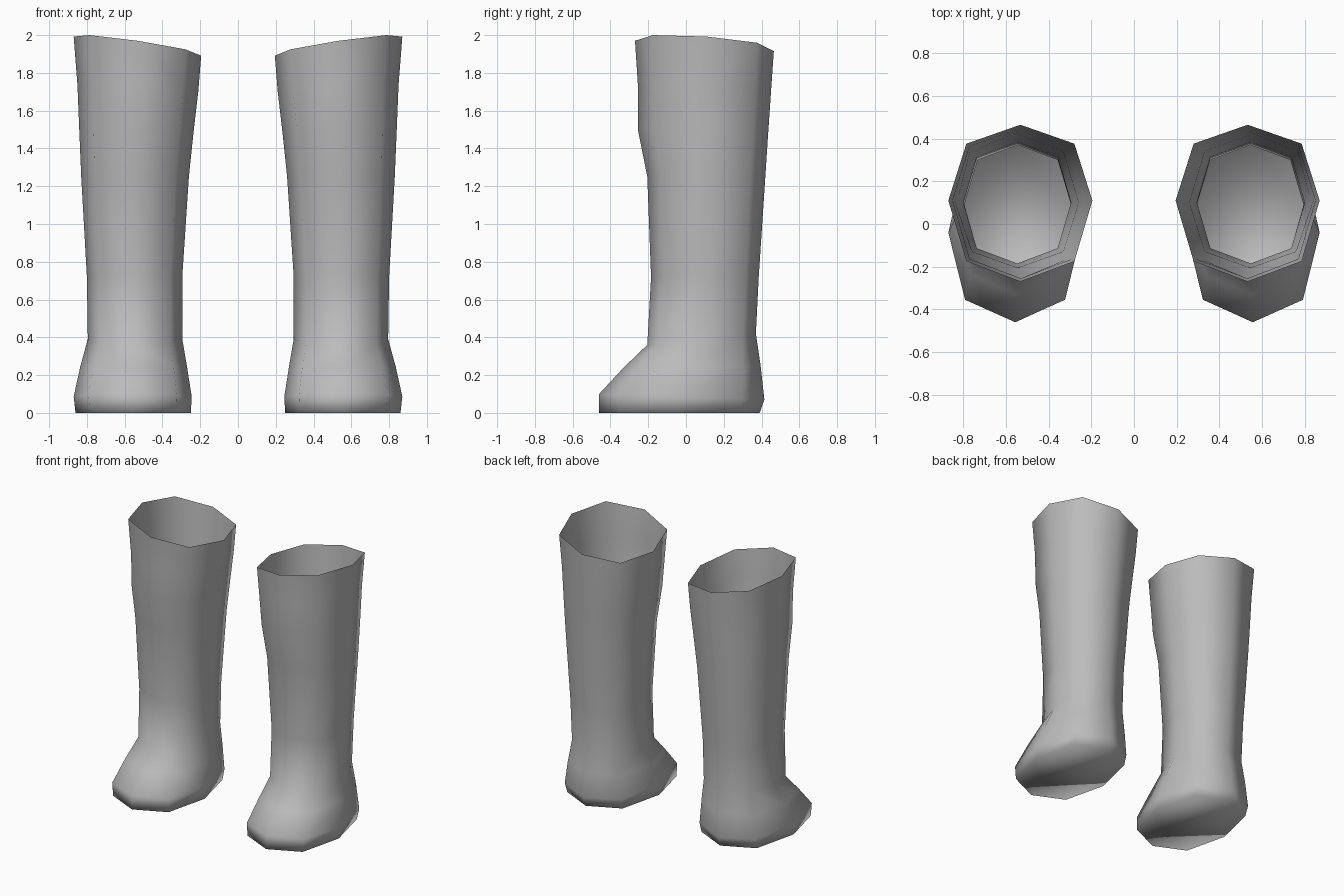
import bpy
import bmesh
from math import sin, cos, pi, copysign

cube = bpy.data.objects.get("Cube")
if cube:
    bpy.data.objects.remove(cube, do_unlink=True)

SIDES = 8
CORNER = 0.75   # how far the diagonal corners reach along each half axis

# Rings: front z, back z, front y, back y, side y, inner x, outer x, sideways slope
RINGS = [
    (0.00, 0.00, -0.46, 0.39, -0.04, 0.25, 0.86, 0),       # sole
    (0.10, 0.07, -0.46, 0.415, -0.04, 0.245, 0.87, 0),     # foot edge
    (0.24, 0.25, -0.33, 0.395, 0.03, 0.27, 0.835, 0),      # instep
    (0.36, 0.42, -0.205, 0.37, 0.09, 0.295, 0.795, 0),     # ankle
    (0.72, 0.72, -0.185, 0.385, 0.10, 0.295, 0.80, 0),     # lower shaft
    (1.25, 1.25, -0.205, 0.42, 0.10, 0.26, 0.83, 0),       # calf
    (1.50, 1.48, -0.255, 0.435, 0.11, 0.235, 0.84, 0),     # knee bulge
    (1.74, 1.70, -0.255, 0.45, 0.11, 0.21, 0.85, 0.05),    # upper shaft
    (1.97, 1.915, -0.27, 0.465, 0.11, 0.195, 0.87, 0.15),  # slanted rim
]

leather = bpy.data.materials.new("grey leather")
leather.use_nodes = True
grey = (0.5, 0.5, 0.5, 1)
leather.diffuse_color = grey
leather.node_tree.nodes["Principled BSDF"].inputs["Base Color"].default_value = grey


def axis(value):
    """Distance along a half axis: zero, corner or full."""
    if abs(value) < 0.01:
        return 0
    return copysign(1 if abs(value) > 0.9 else CORNER, value)


def ring_points(ring, side):
    zf, zb, yf, yb, ys, xi, xo, slope = ring
    xc = (xi + xo) / 2
    for i in range(SIDES):
        angle = 2 * pi * i / SIDES
        dx, dy = axis(cos(angle)), axis(sin(angle))
        x = xc + dx * (xo - xi) / 2
        y = ys + (dy * (yb - ys) if dy > 0 else dy * (ys - yf))
        z = zf + (zb - zf) * (y - yf) / (yb - yf) + slope * (x - xc)
        yield side * x, y, min(z, 2.0)


def make_boot(name, side):
    bm = bmesh.new()
    loops = [[bm.verts.new(p) for p in ring_points(r, side)] for r in RINGS]
    # Walls, open at the top
    for low, high in zip(loops, loops[1:]):
        for i in range(SIDES):
            j = (i + 1) % SIDES
            bm.faces.new((low[i], low[j], high[j], high[i]))
    # Sole
    bm.faces.new(loops[0][::-1])
    if side < 0:
        bmesh.ops.reverse_faces(bm, faces=bm.faces[:])
    for face in bm.faces:
        face.smooth = True
    mesh = bpy.data.meshes.new(name)
    bm.to_mesh(mesh)
    bm.free()
    mesh.materials.append(leather)
    boot = bpy.data.objects.new(name, mesh)
    bpy.context.collection.objects.link(boot)


make_boot("left_boot", 1)
make_boot("right_boot", -1)
